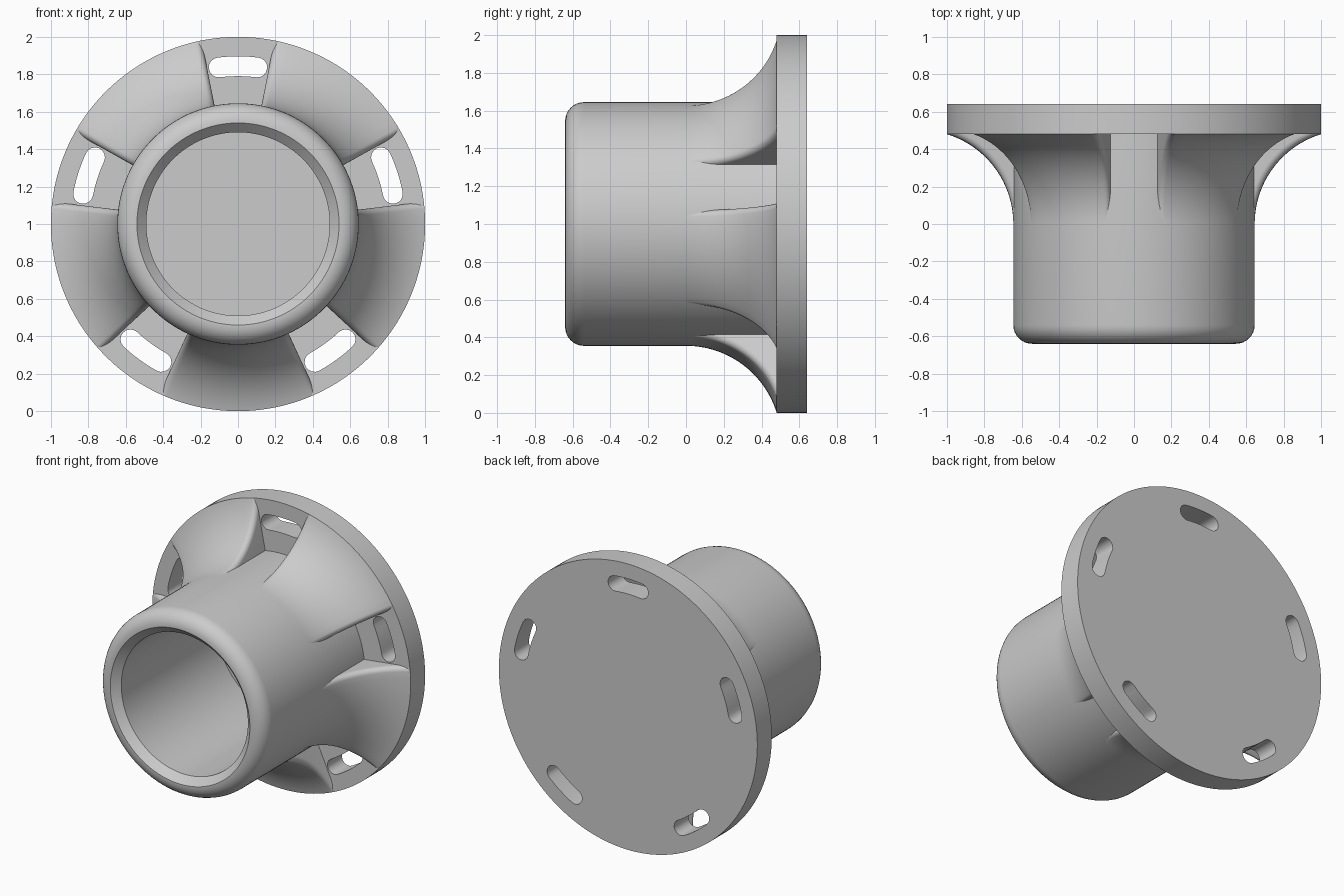
import bpy, bmesh
from math import sin, cos, pi, radians, asin

cube = bpy.data.objects.get("Cube")
if cube:
    bpy.data.objects.remove(cube, do_unlink=True)

# One plain grey for the whole casting
grey = bpy.data.materials.new("plain_grey")
grey.use_nodes = True
grey.diffuse_color = (0.6, 0.6, 0.6, 1)
grey.node_tree.nodes["Principled BSDF"].inputs["Base Color"].default_value = (0.6, 0.6, 0.6, 1)

AXIS_Z = 1.0
RIM, TUBE, BORE = 1.0, 0.645, 0.49
FRONT, FLANGE, BACK = -0.64, 0.48, 0.64
COUNT = 5
STEP = 2 * pi / COUNT


def polar(r, a, y):
    return (r * cos(a), y, AXIS_Z + r * sin(a))


def smooth(ob, angle=30):
    bpy.ops.object.select_all(action="DESELECT")
    ob.select_set(True)
    bpy.context.view_layer.objects.active = ob
    bpy.ops.object.shade_smooth_by_angle(angle=radians(angle))


def finish(bm, name):
    bmesh.ops.recalc_face_normals(bm, faces=bm.faces)
    mesh = bpy.data.meshes.new(name)
    bm.to_mesh(mesh)
    bm.free()
    mesh.materials.append(grey)
    ob = bpy.data.objects.new(name, mesh)
    bpy.context.collection.objects.link(ob)
    smooth(ob)
    return ob


# Tube: revolved wall with a rounded outer lip, chamfered mouth and closed floor
def make_tube(segments=120, lip=0.1):
    profile = [(TUBE, FLANGE + 0.02)]
    for i in range(9):
        a = i / 8 * pi / 2
        profile.append((TUBE - lip + lip * cos(a), FRONT + lip - lip * sin(a)))
    profile += [(0.54, FRONT), (BORE, FRONT + 0.05), (BORE, FLANGE - 0.005)]
    bm = bmesh.new()
    rings = [[bm.verts.new(polar(r, 2 * pi * i / segments, y)) for i in range(segments)]
             for r, y in profile]
    for a, b in zip(rings, rings[1:]):
        for i in range(segments):
            j = (i + 1) % segments
            bm.faces.new((a[i], a[j], b[j], b[i]))
    bm.faces.new(rings[0])
    bm.faces.new(rings[-1])
    finish(bm, "tube")


# Flange: filled disc outline with curved slot holes, extruded to thickness
def make_flange():
    curve = bpy.data.curves.new("flange", "CURVE")
    curve.dimensions, curve.fill_mode = "2D", "BOTH"
    curve.extrude = (BACK - FLANGE) / 2

    def outline(points):
        spline = curve.splines.new("POLY")
        spline.points.add(len(points) - 1)
        for p, (x, y) in zip(spline.points, points):
            p.co = (x, y, 0, 1)
        spline.use_cyclic_u = True

    outline([(RIM * cos(2 * pi * i / 160), RIM * sin(2 * pi * i / 160)) for i in range(160)])
    mid, half, sweep = 0.843, 0.053, radians(7)
    for k in range(COUNT):
        centre = pi / 2 + k * STEP
        points = []
        for side in (1, -1):
            # long edge, then the round end
            for i in range(7):
                a = centre + side * sweep * (i / 3 - 1)
                r = mid + side * half
                points.append((r * cos(a), r * sin(a)))
            end = centre + side * sweep
            for i in range(1, 8):
                a = end + side * pi * i / 8 if side > 0 else end - pi + pi * i / 8
                if side < 0:
                    a = end + pi + pi * i / 8
                points.append((mid * cos(end) + half * cos(a), mid * sin(end) + half * sin(a)))
        outline(points)

    ob = bpy.data.objects.new("flange", curve)
    bpy.context.collection.objects.link(ob)
    ob.location = (0, (FLANGE + BACK) / 2, AXIS_Z)
    ob.rotation_euler = (pi / 2, 0, 0)
    curve.materials.append(grey)
    bpy.ops.object.select_all(action="DESELECT")
    ob.select_set(True)
    bpy.context.view_layer.objects.active = ob
    bpy.ops.object.convert(target="MESH")
    bm = bmesh.new()
    bm.from_mesh(ob.data)
    bmesh.ops.remove_doubles(bm, verts=bm.verts, dist=0.0001)
    bmesh.ops.recalc_face_normals(bm, faces=bm.faces)
    bm.to_mesh(ob.data)
    bm.free()
    smooth(ob)


# Gusset: wedge with a concave sweep from tube to rim and rounded side edges
def make_gusset(index, rows=28, columns=16, bevel=0.035):
    depth, rise = FLANGE, RIM - TUBE
    radius = (depth ** 2 + rise ** 2) / (2 * rise)
    sweep = asin(depth / radius)
    half = STEP / 2 - radians(11.2)
    centre = pi / 2 + (index + 0.5) * STEP
    bm = bmesh.new()
    base = [bm.verts.new(polar(TUBE - 0.06, centre + s * half, FLANGE + 0.05)) for s in (-1, 1)]
    grid = []
    for i in range(rows + 1):
        t = sweep * i / rows

        def place(angle, sink):
            r = TUBE + radius - (radius + sink) * cos(t)
            return bm.verts.new(polar(r, centre + angle, (radius + sink) * sin(t)))

        r = TUBE + radius * (1 - cos(t))
        edge = []
        for k in range(7):
            a = k / 6 * pi / 2
            edge.append((half - bevel / r * (1 - cos(a)), bevel * (1 - sin(a))))
        inner = edge[-1][0]
        row = [place(-a, s) for a, s in edge]
        row += [place(inner * (2 * j / columns - 1), 0) for j in range(1, columns)]
        row += [place(a, s) for a, s in reversed(edge)]
        grid.append(row)
    for a, b in zip(grid, grid[1:]):
        for j in range(len(a) - 1):
            bm.faces.new((a[j], a[j + 1], b[j + 1], b[j]))
        bm.faces.new((a[0], b[0], base[0]))
        bm.faces.new((b[-1], a[-1], base[1]))
    # hidden ends that close the wedge inside the tube and flange
    bm.faces.new(grid[0] + [base[1], base[0]])
    bm.faces.new(grid[-1] + [base[1], base[0]])
    finish(bm, f"gusset_{index + 1}")


make_tube()
make_flange()
for n in range(COUNT):
    make_gusset(n)
